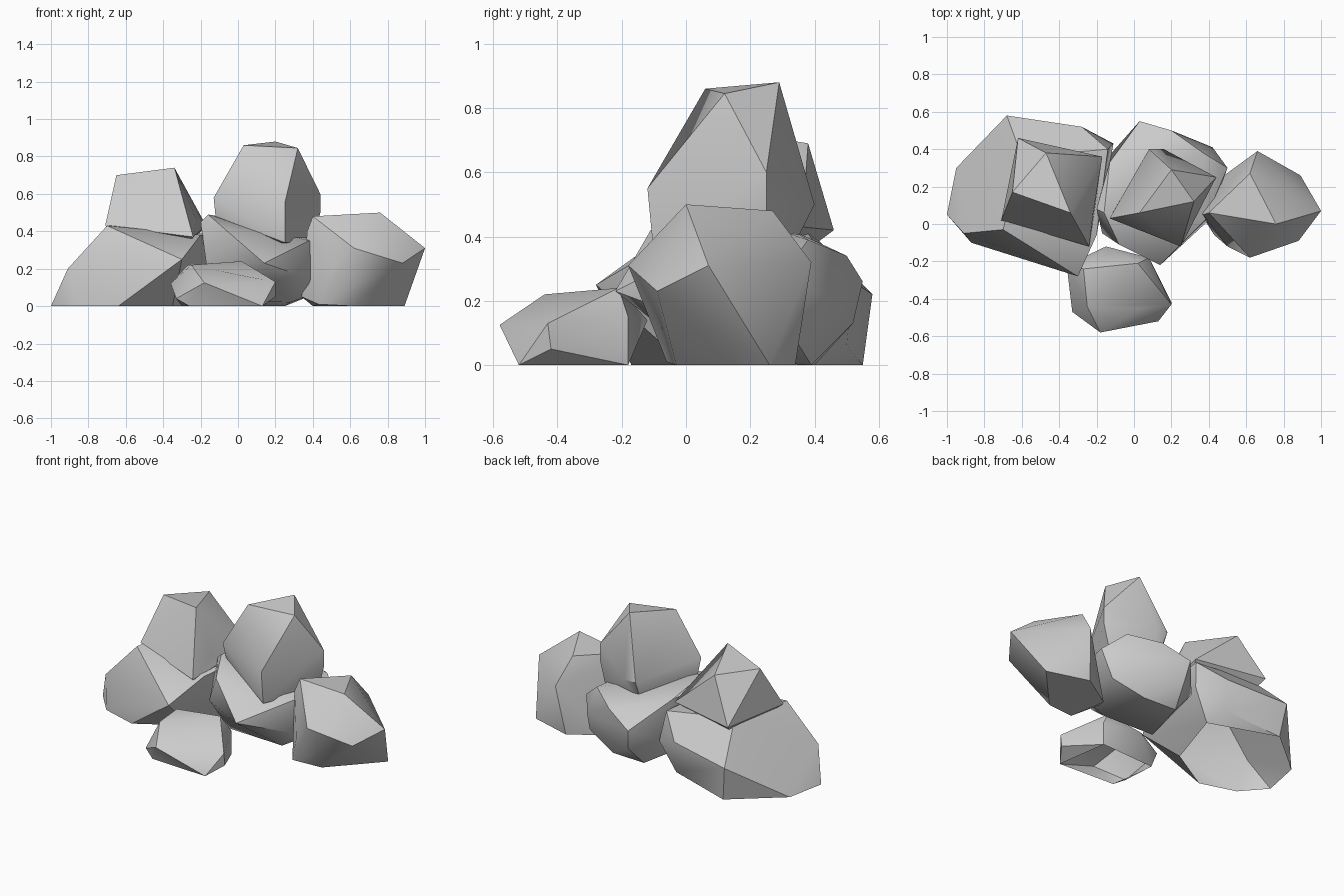
import bpy, bmesh
from math import radians


def rock(name, *points):
    """Faceted boulder: hull around a few corner points, open where it meets the ground."""
    bm = bmesh.new()
    for p in points:
        bm.verts.new(p)
    bmesh.ops.convex_hull(bm, input=bm.verts[:])
    bmesh.ops.delete(bm, geom=[v for v in bm.verts if not v.link_faces], context='VERTS')
    bmesh.ops.dissolve_limit(bm, angle_limit=radians(6), verts=bm.verts[:], edges=bm.edges[:])
    bmesh.ops.recalc_face_normals(bm, faces=bm.faces[:])
    ground = [f for f in bm.faces if all(v.co.z < 0.001 for v in f.verts)]
    bmesh.ops.delete(bm, geom=ground, context='FACES')
    mesh = bpy.data.meshes.new(name)
    bm.to_mesh(mesh)
    bm.free()
    mesh.shade_smooth()
    mesh.set_sharp_from_angle(angle=radians(38))
    obj = bpy.data.objects.new(name, mesh)
    bpy.context.collection.objects.link(obj)
    return obj


# Wide boulder on the left
rock("left_base_rock",
     (-1, .05, 0), (-.87, -.10, 0), (-.64, -.17, 0), (-.35, 0, 0), (-.22, .4, 0),
     (-.65, .55, 0), (-.95, .3, 0), (-.91, -.05, .2), (-.7, -.03, .43), (-.2, -.06, .38),
     (-.3, -.28, .25), (-.68, .58, .22), (-.28, .52, .26), (-.14, .4, .38), (-.6, .36, .44),
     (-.28, .5, .06), (-.11, .43, .19))

# Block resting on the left boulder
rock("left_upper_rock",
     (-.65, .17, .70), (-.34, .06, .74), (-.47, .38, .69), (-.62, .46, .42),
     (-.17, .36, .43), (-.22, .05, .46), (-.24, -.12, .37), (-.71, .02, .43),
     (-.55, .3, .3), (-.3, .1, .28))

# Middle boulder, undercut at the front and back
rock("middle_base_rock",
     (.03, .55, .26), (.2, .5, .34), (.37, .38, .39), (.42, .41, .22), (.5, .3, .28),
     (.14, -.22, .23), (-.08, -.11, .42), (-.16, .06, .49), (-.2, .08, .45),
     (.38, .02, .35), (-.13, .33, .42), (.4, .02, .14), (.45, .34, .08), (.05, .52, .13),
     (-.12, .38, .16), (.28, .05, .02), (.25, .39, 0), (.02, .4, 0), (-.1, .05, .03),
     (-.17, -.05, .23))

# Tall block in the middle
rock("tall_rock",
     (.03, .06, .86), (.2, .29, .88), (.32, .12, .845), (.25, -.12, .55), (-.13, .03, .58),
     (.44, .25, .6), (.08, .4, .5), (.16, .4, .5), (.25, -.1, .34), (.44, .25, .5),
     (.4, .25, .34), (-.12, .05, .48), (.1, .3, .3))

# Boulder on the right, leaning outward over a set-back foot
rock("right_rock",
     (.76, 0, .5), (.4, .06, .48), (.62, .27, .48), (.66, .39, .32), (.89, .26, 0),
     (1, .07, .31), (.88, -.09, .23), (.62, -.03, 0), (.62, -.18, .31), (.5, -.12, .19),
     (.43, -.06, .01), (.37, .05, .4), (.34, .08, .05), (.62, .34, 0), (.4, .2, 0))

# Small low stone in front
rock("front_rock",
     (-.18, -.58, .125), (-.25, -.44, .22), (-.27, -.24, .22), (.02, -.21, .24),
     (.2, -.43, .13), (.04, -.45, .16), (.13, -.52, 0), (.2, -.42, .05), (-.26, -.5, 0),
     (-.33, -.47, .04), (-.36, -.22, .12), (.08, -.18, .15), (.08, -.18, 0), (-.3, -.2, 0),
     (-.15, -.12, .14))
